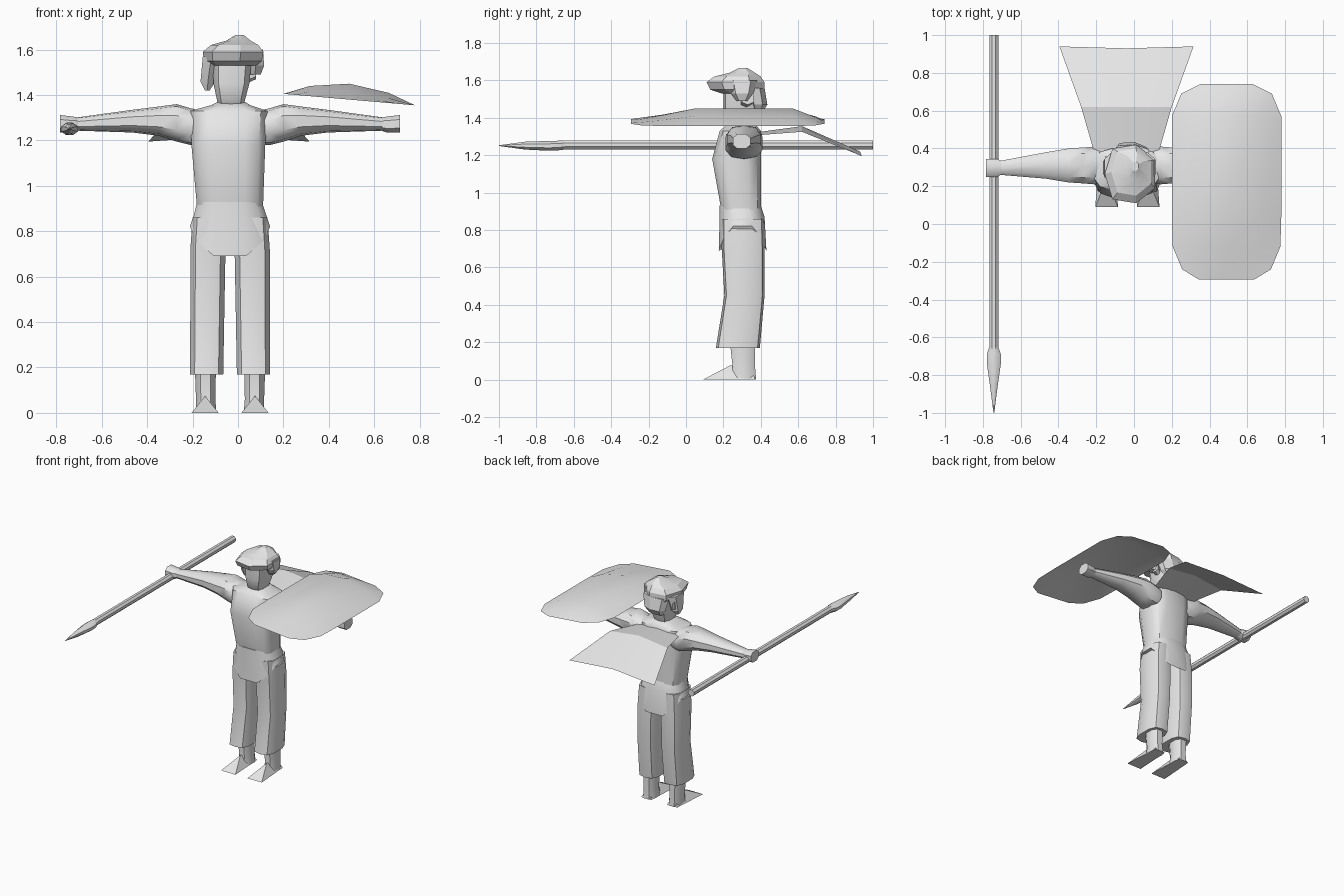
import bpy, bmesh, math
from mathutils import Vector

MID = -0.035  # x of the figure's plane of symmetry
grey = bpy.data.materials.new("plain grey")
grey.diffuse_color = (0.8, 0.8, 0.8, 1)


def make(name, verts, faces, smooth=40, closed=True):
    bm = bmesh.new()
    vs = [bm.verts.new(v) for v in verts]
    for f in faces:
        bm.faces.new([vs[i] for i in f])
    if closed:
        bmesh.ops.recalc_face_normals(bm, faces=bm.faces)
    mesh = bpy.data.meshes.new(name)
    bm.to_mesh(mesh)
    bm.free()
    mesh.materials.append(grey)
    ob = bpy.data.objects.new(name, mesh)
    bpy.context.collection.objects.link(ob)
    bpy.ops.object.select_all(action='DESELECT')
    ob.select_set(True)
    bpy.context.view_layer.objects.active = ob
    bpy.ops.object.shade_smooth_by_angle(angle=math.radians(smooth))
    return ob


def loft(name, rings, axis='z', n=10, power=0.8, dip=0, side=0, smooth=40):
    """Rings are (position, a_min, a_max, b_min, b_max) across the axis.
    dip lowers the last ring at front and back; side mirrors about MID."""
    verts = []
    for k, (p, a0, a1, b0, b1) in enumerate(rings):
        for i in range(n):
            t = 2 * math.pi * (i + 0.5) / n
            c, s = math.cos(t), math.sin(t)
            fit = math.cos(math.pi / n) ** power
            a = (a0 + a1) / 2 + (a1 - a0) / 2 * min(1, abs(c) ** power / fit) * (1 if c > 0 else -1)
            b = (b0 + b1) / 2 + (b1 - b0) / 2 * min(1, abs(s) ** power / fit) * (1 if s > 0 else -1)
            if axis == 'z':
                drop = dip * max(0, (abs(s) - 0.45) / 0.5) if k == len(rings) - 1 else 0
                v = [a, b, p - min(drop, dip)]
            elif axis == 'x':
                v = [p, a, b]
            else:
                v = [a, p, b]
            if side:
                v[0] = MID + side * v[0]
            verts.append(v)
    faces = [(k * n + i, k * n + (i + 1) % n, (k + 1) * n + (i + 1) % n, (k + 1) * n + i)
             for k in range(len(rings) - 1) for i in range(n)]
    faces += [tuple(range(n)), tuple(range((len(rings) - 1) * n, len(rings) * n))]
    return make(name, verts, faces, smooth)


def sheet(name, rows, smooth=25):
    """Open surface through equally long rows of points."""
    m = len(rows[0])
    verts = [v for r in rows for v in r]
    faces = [(j * m + i, j * m + i + 1, (j + 1) * m + i + 1, (j + 1) * m + i)
             for j in range(len(rows) - 1) for i in range(m - 1)]
    return make(name, verts, faces, smooth, closed=False)


# Torso with sloping shoulders
loft("torso", [(0.90, -0.18, 0.11, 0.19, 0.40), (1.18, -0.205, 0.12, 0.14, 0.40),
               (1.33, -0.21, 0.13, 0.18, 0.40), (1.355, -0.12, 0.055, 0.21, 0.38),
               (1.37, -0.09, 0.03, 0.24, 0.36)], n=12, power=0.6)

# Hips with pointed flaps front and back
loft("hip_wrap", [(0.93, -0.18, 0.105, 0.18, 0.40), (0.87, -0.195, 0.125, 0.18, 0.42),
                  (0.82, -0.212, 0.142, 0.175, 0.43)], n=12, power=0.7, dip=0.13)

for s, tag in ((-1, "right"), (1, "left")):
    # Trouser leg, shin and wedge-shaped foot
    loft("trouser_leg_" + tag, [(0.86, 0.02, 0.165, 0.19, 0.415), (0.72, 0.02, 0.175, 0.19, 0.42),
                                (0.45, 0.025, 0.175, 0.205, 0.42), (0.17, 0.03, 0.177, 0.16, 0.395)],
         n=10, power=0.7, side=s)
    loft("shin_" + tag, [(0.20, 0.062, 0.155, 0.235, 0.37), (0.06, 0.065, 0.15, 0.25, 0.37),
                         (0.0, 0.06, 0.15, 0.235, 0.375)], n=8, side=s)
    x = lambda d: MID + s * d
    foot = [(x(0.05), 0.09, 0), (x(0.17), 0.09, 0), (x(0.15), 0.37, 0), (x(0.065), 0.37, 0),
            (x(0.11), 0.235, 0.075), (x(0.108), 0.34, 0.075)]
    make("foot_" + tag, foot, [(0, 1, 2, 3), (0, 1, 4), (1, 2, 5, 4), (2, 3, 5), (3, 0, 4, 5)], 30)

    # Arm from shoulder to wrist, then the fist
    loft("arm_" + tag, [(0.12, 0.22, 0.40, 1.18, 1.33), (0.175, 0.21, 0.41, 1.18, 1.342),
                        (0.235, 0.215, 0.405, 1.195, 1.36), (0.31, 0.22, 0.40, 1.22, 1.35),
                        (0.43, 0.24, 0.38, 1.235, 1.335), (0.67, 0.26, 0.335, 1.243, 1.302)],
         'x', n=10, power=0.85, side=s)
    loft("fist_" + tag, [(0.66, 0.265, 0.33, 1.245, 1.30), (0.69, 0.25, 0.345, 1.235, 1.305),
                         (0.748, 0.25, 0.345, 1.235, 1.312)], 'x', n=8, side=s)
    # Ears
    loft("ear_" + tag, [(0.07, 0.29, 0.34, 1.45, 1.52), (0.115, 0.30, 0.36, 1.47, 1.54)],
         'x', n=6, side=s)

# Head
loft("head", [(1.34, -0.085, 0.025, 0.24, 0.36), (1.375, -0.092, 0.03, 0.21, 0.37),
              (1.45, -0.108, 0.05, 0.20, 0.40), (1.56, -0.112, 0.06, 0.20, 0.41)],
     n=10, power=0.7)

# Tousled hair: crown, back and side locks
loft("hair_crown", [(1.53, -0.125, 0.08, 0.19, 0.41), (1.55, -0.15, 0.105, 0.13, 0.42),
                    (1.59, -0.155, 0.112, 0.11, 0.42), (1.62, -0.12, 0.09, 0.15, 0.40),
                    (1.64, -0.05, 0.055, 0.23, 0.37), (1.665, -0.01, 0.025, 0.28, 0.33)],
     n=7, power=1, smooth=20)
loft("hair_back", [(1.43, -0.08, 0.03, 0.36, 0.41), (1.47, -0.10, 0.06, 0.34, 0.435),
                   (1.56, -0.12, 0.08, 0.32, 0.42)], n=7, power=1, smooth=20)
loft("hair_lock_right", [(1.42, -0.145, -0.125, 0.27, 0.31), (1.46, -0.165, -0.10, 0.25, 0.35),
                         (1.57, -0.155, -0.08, 0.21, 0.38)], n=6, power=1, smooth=20)
loft("hair_lock_left", [(1.49, 0.05, 0.10, 0.27, 0.33), (1.53, 0.04, 0.115, 0.24, 0.36),
                        (1.60, 0.03, 0.11, 0.22, 0.38)], n=6, power=1, smooth=20)

# Cape blown out behind the shoulders, sagging at its edges
cape_rows = []
for y, half, z, sag in ((0.36, 0.165, 1.32, 0.015), (0.62, 0.24, 1.355, 0.03), (0.94, 0.355, 1.22, 0.025)):
    cape_rows.append([(MID - 0.005 + half * u, y - (0.01 if u == 0 and y > 0.9 else 0),
                       z - sag * abs(u)) for u in (-1, 0, 1)])
sheet("cape", cape_rows)

# Domed, tilted shield
shield_rows = []
for y, half, rise in ((-0.295, 0.145, 0.0), (-0.24, 0.235, 0.18), (-0.12, 0.285, 0.5), (0.05, 0.29, 1.0),
                      (0.57, 0.29, 1.0), (0.69, 0.24, 0.35), (0.74, 0.14, 0.0)):
    row = []
    for u in (-1, -0.6, 0, 0.6, 1):
        dx = half * u
        row.append((0.49 + dx, y, 1.38 - 0.087 * dx + 0.07 * rise * (1 - u * u)))
    shield_rows.append(row)
sheet("shield", shield_rows)

# Spear: shaft and leaf-shaped point
loft("spear_shaft", [(y, -0.766, -0.718, 1.231, 1.279) for y in (1.0, -0.66)], 'y', n=8, power=1)
loft("spear_point", [(-0.65, -0.766, -0.718, 1.230, 1.279), (-0.69, -0.779, -0.705, 1.225, 1.277),
                     (-0.74, -0.779, -0.705, 1.224, 1.276), (-0.86, -0.762, -0.722, 1.230, 1.272),
                     (-1.0, -0.744, -0.740, 1.249, 1.253)], 'y', n=8, power=1)
